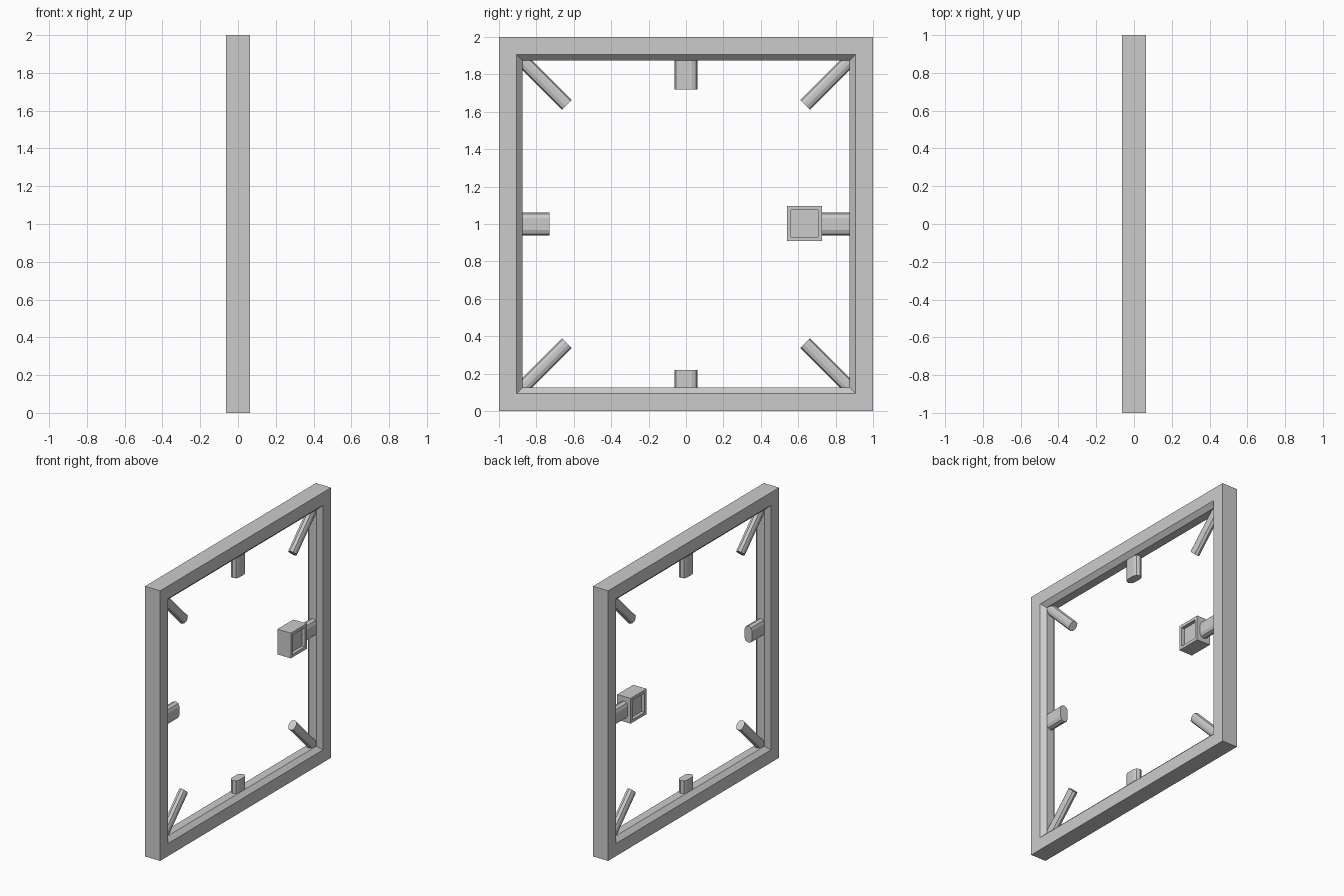
import bpy
import bmesh
from math import cos, sin, pi, sqrt
from mathutils import Vector

cube = bpy.data.objects.get("Cube")
if cube:
    bpy.data.objects.remove(cube, do_unlink=True)

GREY = (0.6, 0.6, 0.6, 1.0)
grey = bpy.data.materials.new("plain grey")
grey.use_nodes = True
grey.diffuse_color = GREY
grey.node_tree.nodes["Principled BSDF"].inputs["Base Color"].default_value = GREY

CENTRE = Vector((0, 0, 1))
HALF_DEPTH = 0.0625
INNER = 0.875


def finish(name, bm):
    bmesh.ops.recalc_face_normals(bm, faces=bm.faces)
    mesh = bpy.data.meshes.new(name)
    bm.to_mesh(mesh)
    bm.free()
    mesh.materials.append(grey)
    obj = bpy.data.objects.new(name, mesh)
    bpy.context.collection.objects.link(obj)
    return obj


def square_frame(name, profile):
    """Sweep (half size, x) profile points around a mitred square."""
    bm = bmesh.new()
    corners = [(-1, -1), (1, -1), (1, 1), (-1, 1)]
    rings = [[bm.verts.new(CENTRE + Vector((x, r * cy, r * cz))) for r, x in profile]
             for cy, cz in corners]
    n = len(profile)
    for i in range(4):
        a, b = rings[i], rings[(i + 1) % 4]
        for j in range(n):
            k = (j + 1) % n
            bm.faces.new((a[j], a[k], b[k], b[j]))
    return finish(name, bm)


def peg(name, direction, start, end, width, thick, steps=4):
    """Bar with rounded edges pointing from the frame to the middle."""
    axis = Vector((0, *direction)).normalized()
    side = Vector((0, -axis.z, axis.y))
    r = thick / 2
    flat = width / 2 - r
    outline = []
    for s in (1, -1):
        for i in range(steps + 1):
            a = pi * i / steps
            outline.append((s * (flat + r * sin(a)), s * r * cos(a)))
    bm = bmesh.new()
    loops = [[bm.verts.new(CENTRE + axis * d + side * u + Vector((x, 0, 0)))
              for u, x in outline] for d in (start, end)]
    n = len(outline)
    for i in range(n):
        k = (i + 1) % n
        bm.faces.new((loops[0][i], loops[0][k], loops[1][k], loops[1][i]))
    for loop in loops:
        bm.faces.new(loop)
    return finish(name, bm)


# Square frame with a raised inner ridge
square_frame("frame", [(1, HALF_DEPTH), (1, -HALF_DEPTH), (0.906, -HALF_DEPTH),
                       (INNER, -0.031), (INNER, 0.031), (0.906, HALF_DEPTH)])

# Straight pegs at the middle of each side
for name, direction, end in (("top_peg", (0, 1), 0.72), ("bottom_peg", (0, -1), 0.78),
                             ("front_peg", (-1, 0), 0.73), ("back_peg", (1, 0), 0.71)):
    peg(name, direction, INNER + 0.005, end, 0.125, 0.062)

# Diagonal pegs in the corners
for y, y_name in ((-1, "front"), (1, "back")):
    for z, z_name in ((-1, "bottom"), (1, "top")):
        peg(f"{z_name}_{y_name}_corner_peg", (y, z), INNER * sqrt(2), 0.9, 0.075, 0.055)

# Small block with a square recess on both broad faces
bm = bmesh.new()
bmesh.ops.create_cube(bm, size=1)
for v in bm.verts:
    v.co = Vector((v.co.x * 0.11, v.co.y * 0.187, v.co.z * 0.187)) + Vector((0, 0.633, 1.003))
bm.normal_update()
for face in [f for f in bm.faces if abs(f.normal.x) > 0.9]:
    inward = -0.025 if face.normal.x > 0 else 0.025
    bmesh.ops.inset_individual(bm, faces=[face], thickness=0.031)
    rim = bmesh.ops.extrude_discrete_faces(bm, faces=[face])["faces"]
    bmesh.ops.translate(bm, verts=rim[0].verts, vec=(inward, 0, 0))
finish("block", bm)
